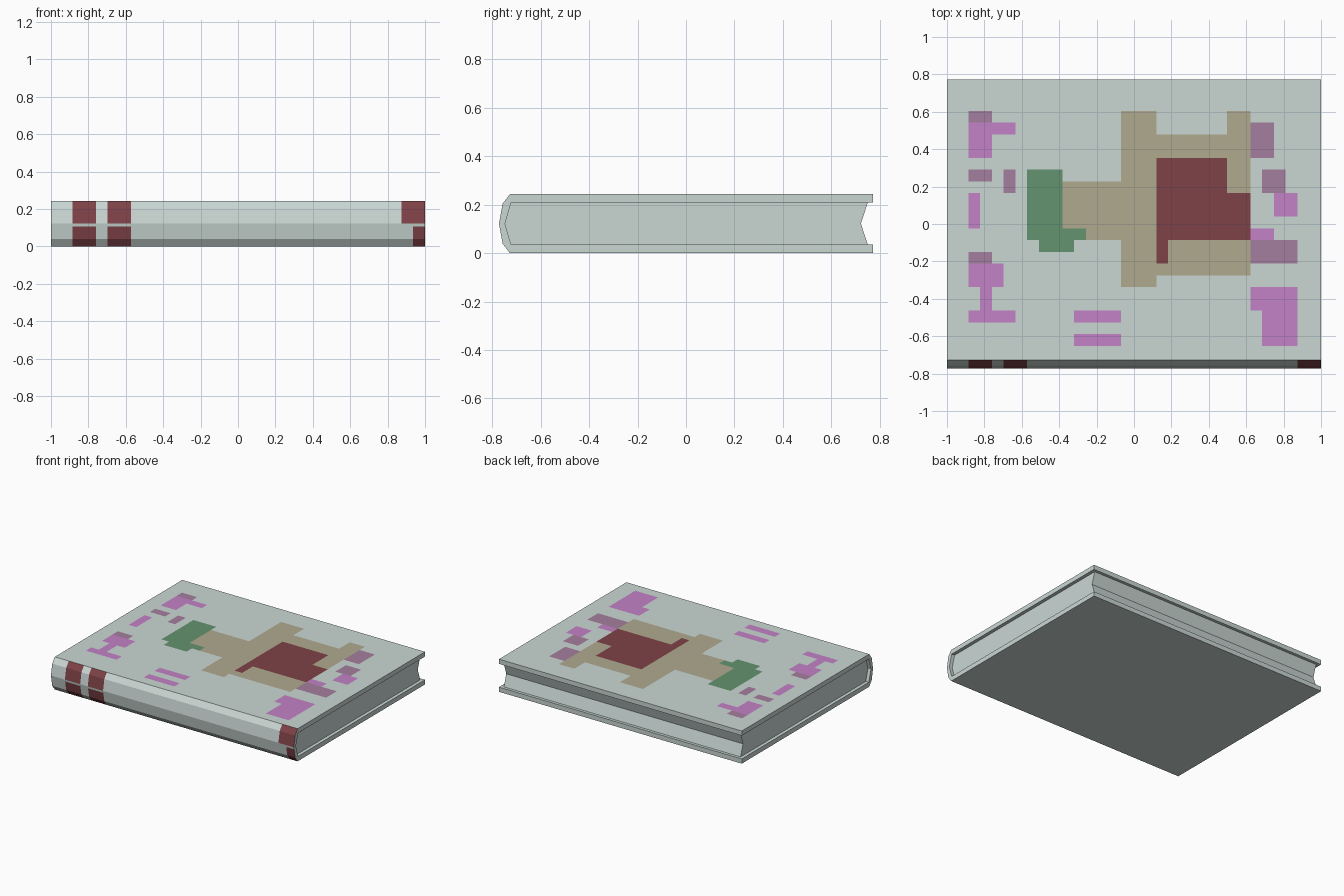
import bpy, bmesh, math
from mathutils import Vector

if "Cube" in bpy.data.objects:
    bpy.data.objects.remove(bpy.data.objects["Cube"])


def material(name, r, g, b):
    lin = [((c / 255 + 0.055) / 1.055) ** 2.4 for c in (r, g, b)]
    m = bpy.data.materials.new(name)
    m.diffuse_color = (*lin, 1)
    m.use_nodes = True
    m.node_tree.nodes["Principled BSDF"].inputs["Base Color"].default_value = m.diffuse_color
    return m


MATS = [material("pale_grey", 202, 215, 212), material("tan", 176, 170, 143),
        material("dark_red", 127, 66, 71), material("green", 100, 147, 111),
        material("purple", 195, 130, 198), material("mauve", 165, 127, 159)]
GREY, TAN, RED, GREEN, PURPLE, MAUVE = range(6)
TOP = 0.243
MID = TOP / 2
INNER = 0.208  # underside of the top board


def mirrored(half):
    """Complete a (y, z) outline by mirroring its upper half about mid height."""
    lower = [(y, TOP - z) for y, z in reversed(half) if abs(z - MID) > 1e-4]
    return half + lower


def extrude_profile(profile, half_width):
    """Closed (y, z) outline extruded along x."""
    bm = bmesh.new()
    face = bm.faces.new([bm.verts.new((-half_width, y, z)) for y, z in profile])
    ext = bmesh.ops.extrude_face_region(bm, geom=[face], use_keep_orig=True)
    verts = [v for v in ext["geom"] if isinstance(v, bmesh.types.BMVert)]
    bmesh.ops.translate(bm, vec=(2 * half_width, 0, 0), verts=verts)
    bmesh.ops.recalc_face_normals(bm, faces=bm.faces)
    return bm


def finish(bm, name):
    me = bpy.data.meshes.new(name)
    bm.to_mesh(me)
    bm.free()
    for m in MATS:
        me.materials.append(m)
    ob = bpy.data.objects.new(name, me)
    bpy.context.collection.objects.link(ob)


def cut(bm, axis, value, test):
    """Slice the faces that pass the test along one plane."""
    faces = [f for f in bm.faces if test(f)]
    geom = set(faces)
    for f in faces:
        geom.update(f.edges)
        geom.update(f.verts)
    co, no = Vector((0, 0, 0)), Vector((0, 0, 0))
    co[axis], no[axis] = value, 1
    bmesh.ops.bisect_plane(bm, geom=list(geom), dist=1e-5, plane_co=co, plane_no=no)


# page block: rounded back, hollow fore edge
finish(extrude_profile(
    mirrored([(0.722, MID), (0.75, INNER), (-0.722, INNER), (-0.747, MID)]),
    0.975), "pages")

# cover: two boards joined by a faceted spine
spine_inside = [(-0.722, TOP - INNER), (-0.747, MID), (-0.722, INNER)]
outside = mirrored([(0.772, TOP), (-0.727, TOP), (-0.757, 0.204), (-0.772, MID)])
bm = extrude_profile(
    outside + [(0.772, TOP - INNER)] + spine_inside + [(0.772, INNER)], 1.0)

# picture grid on the front board: columns from the left, rows from the top
X0, Y0, CELL = -0.885, 0.605, 0.0628


def is_top(f):
    return f.normal.z > 0.99 and f.calc_center_median().z > TOP - 0.01


def is_spine(f):
    return f.normal.y < -0.4 and f.calc_center_median().y < -0.73


for k in range(-1, 30):
    cut(bm, 0, X0 + k * CELL, lambda f: is_top(f) or is_spine(f))
for j in range(21):
    cut(bm, 1, Y0 - j * CELL, is_top)
cut(bm, 2, 0.106, is_spine)

# painted patches: first column, first row, last column, last row
PATCHES = {
    TAN: [(8, 6, 12, 10), (13, 0, 15, 14), (16, 2, 21, 13), (22, 0, 23, 13)],
    RED: [(16, 4, 21, 10), (22, 7, 23, 10), (16, 11, 16, 12)],
    GREEN: [(5, 5, 7, 10), (8, 10, 9, 10), (6, 11, 8, 11)],
    PURPLE: [(0, 1, 3, 1), (0, 2, 1, 3), (0, 7, 0, 9), (0, 13, 2, 14),
             (1, 15, 1, 16), (0, 17, 3, 17), (9, 17, 12, 17), (9, 19, 12, 19),
             (26, 7, 27, 8), (24, 10, 25, 10), (24, 15, 27, 16), (25, 17, 27, 19)],
    MAUVE: [(0, 0, 1, 0), (0, 5, 1, 5), (3, 5, 3, 6), (0, 12, 1, 12),
            (24, 1, 25, 3), (25, 5, 26, 6), (24, 11, 27, 12)],
}
SPINE_BANDS = [(0, 1), (3, 4), (28, 30)]

for f in bm.faces:
    c = f.calc_center_median()
    col = math.floor((c.x - X0) / CELL)
    row = math.floor((Y0 - c.y) / CELL)
    if is_top(f):
        for colour, rects in PATCHES.items():
            if any(a <= col <= b and r <= row <= s for a, r, b, s in rects):
                f.material_index = colour
    elif is_spine(f):
        # red bands, broken by a thin gap halfway up
        in_gap = 0.106 < c.z < MID
        band = any(a <= col <= b for a, b in SPINE_BANDS)
        if band and not in_gap and not (col == 28 and c.z < MID):
            f.material_index = RED
finish(bm, "cover")
